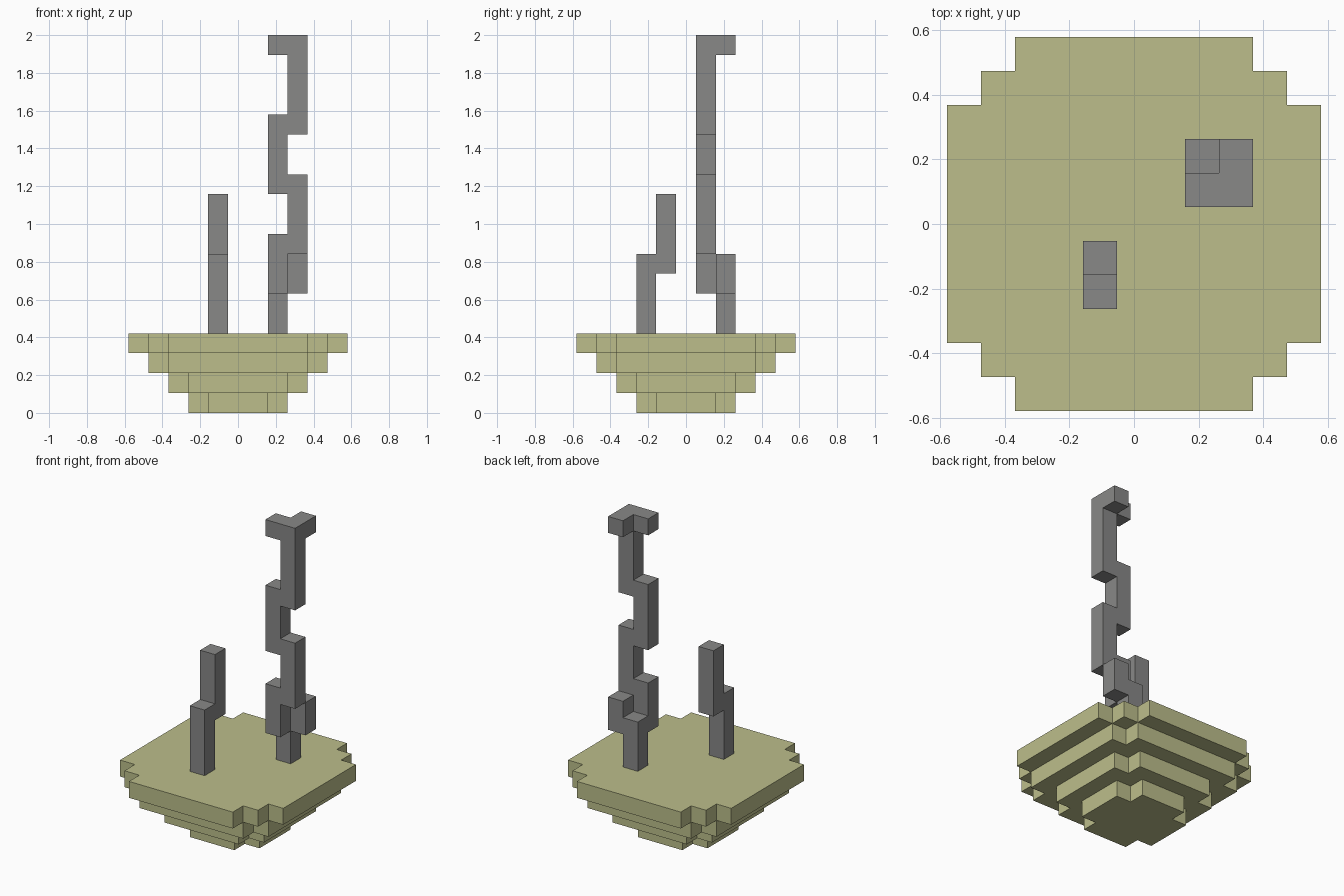
import bpy
import bmesh
from math import radians
from mathutils import Vector

UNIT = 2 / 19  # edge length of one block

if "Cube" in bpy.data.objects:
    bpy.data.objects.remove(bpy.data.objects["Cube"], do_unlink=True)


def make_material(name, colour):
    mat = bpy.data.materials.new(name)
    mat.use_nodes = True
    mat.diffuse_color = colour
    bsdf = next(n for n in mat.node_tree.nodes if n.type == "BSDF_PRINCIPLED")
    bsdf.inputs["Base Color"].default_value = colour
    return mat


def block_object(name, cells, mat):
    """Skin a set of grid cells with outer faces only, then merge flat areas."""
    bm = bmesh.new()
    for cell in cells:
        for axis in range(3):
            for sign in (-1, 1):
                step = [0, 0, 0]
                step[axis] = sign
                if tuple(c + s for c, s in zip(cell, step)) in cells:
                    continue
                normal = Vector(step)
                side = Vector((normal.y, normal.z, normal.x))
                up = normal.cross(side)
                # x and y cells are centred on whole numbers, z cells start on them
                middle = Vector(cell) + Vector((0, 0, 0.5)) + normal / 2
                corners = [middle + (side * a + up * b) / 2
                           for a, b in ((-1, -1), (1, -1), (1, 1), (-1, 1))]
                bm.faces.new([bm.verts.new(p * UNIT) for p in corners])
    bmesh.ops.remove_doubles(bm, verts=bm.verts, dist=UNIT / 100)
    bmesh.ops.dissolve_limit(bm, angle_limit=radians(1),
                             verts=bm.verts, edges=bm.edges)
    mesh = bpy.data.meshes.new(name)
    bm.to_mesh(mesh)
    bm.free()
    mesh.materials.append(mat)
    obj = bpy.data.objects.new(name, mesh)
    bpy.context.collection.objects.link(obj)
    return obj


def column(*runs):
    """Cells of upright runs given as (x, y, bottom, top)."""
    return {(x, y, z) for x, y, low, high in runs for z in range(low, high)}


sand = make_material("pale olive", (0.503, 0.515, 0.258, 1))
stone = make_material("stone grey", (0.246, 0.246, 0.242, 1))

# Stepped base: each slab is a square with notched corners, wider going up
for layer in range(4):
    half = layer + 2
    notch = 2 if layer == 3 else 1
    span = range(-half, half + 1)
    cells = {(x, y, layer) for x in span for y in span
             if abs(x) + abs(y) <= 2 * half - notch}
    block_object(f"base_slab_{layer + 1}", cells, sand)

# Short stepped stem
block_object("short_stem", column((-1, -2, 4, 8), (-1, -1, 7, 11)), stone)

# Tall zigzag stem: foot, two lower offshoots, weaving trunk, forked tip
tall = column((2, 2, 4, 7), (3, 2, 6, 8), (2, 1, 6, 9), (3, 1, 8, 12),
              (2, 1, 11, 15), (3, 1, 14, 19), (2, 1, 18, 19), (3, 2, 18, 19))
block_object("tall_stem", tall, stone)
